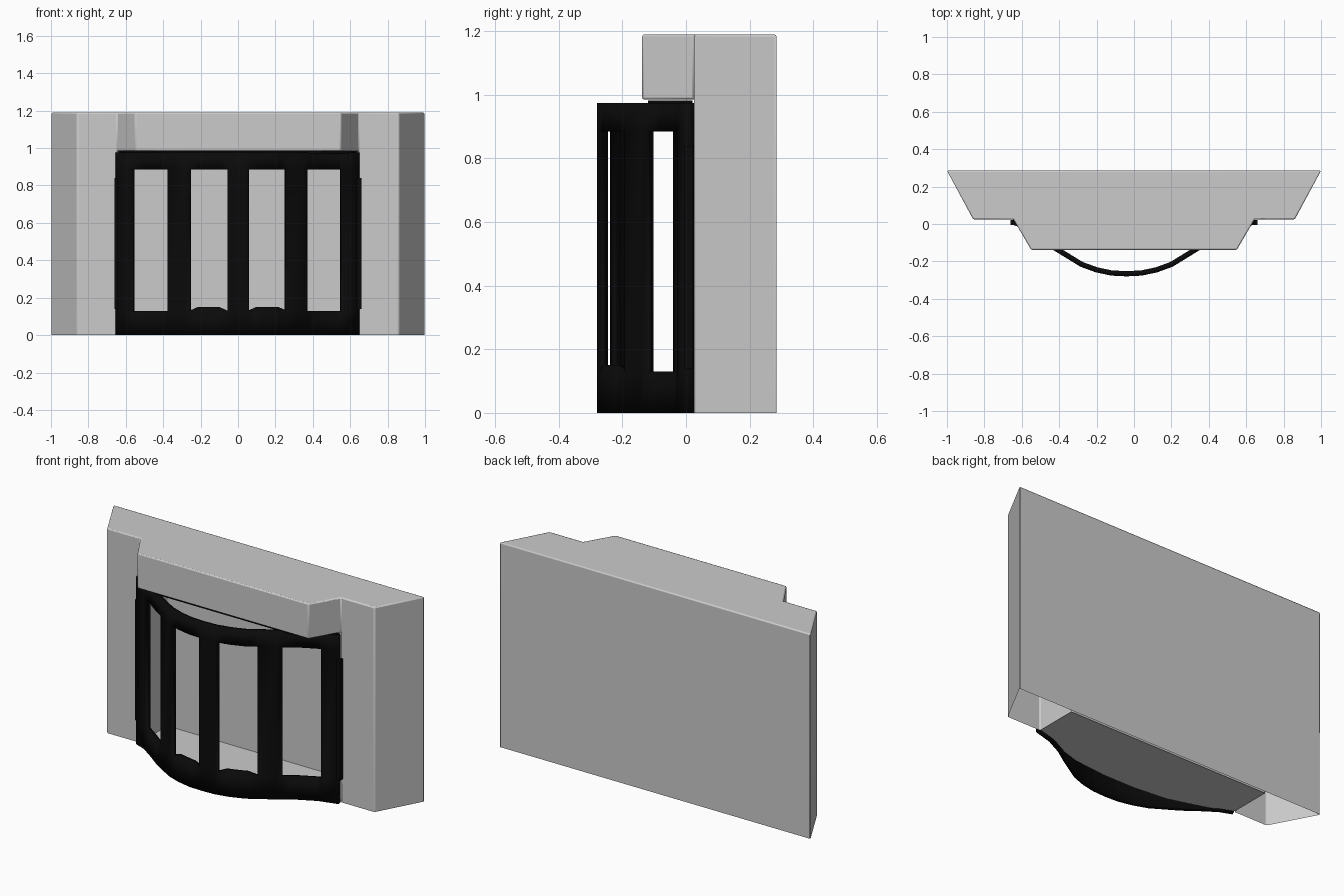
import bpy, bmesh

if "Cube" in bpy.data.objects:
    bpy.data.objects.remove(bpy.data.objects["Cube"])

black = bpy.data.materials.new("black_iron")
black.diffuse_color = (0.003, 0.003, 0.003, 1)
black.use_nodes = True
black.node_tree.nodes["Principled BSDF"].inputs["Base Color"].default_value = black.diffuse_color


def make(name, polys, mat=None, doubles=True):
    """Object from a list of polygons, welded together."""
    bm = bmesh.new()
    for p in polys:
        bm.faces.new([bm.verts.new(v) for v in p])
    if doubles:
        bmesh.ops.remove_doubles(bm, verts=bm.verts, dist=1e-5)
    bmesh.ops.recalc_face_normals(bm, faces=bm.faces)
    me = bpy.data.meshes.new(name)
    bm.to_mesh(me)
    bm.free()
    ob = bpy.data.objects.new(name, me)
    bpy.context.collection.objects.link(ob)
    if mat:
        me.materials.append(mat)
    return ob


def smooth(ob):
    bpy.ops.object.select_all(action='DESELECT')
    ob.select_set(True)
    bpy.context.view_layer.objects.active = ob
    bpy.ops.object.shade_smooth_by_angle(angle=0.6)


def prism(pts, z0, z1):
    n = len(pts)
    faces = [[(x, y, z) for x, y in pts] for z in (z0, z1)]
    for i in range(n):
        (a, b), (c, d) = pts[i], pts[(i + 1) % n]
        faces.append([(a, b, z0), (c, d, z0), (c, d, z1), (a, b, z1)])
    return faces


# Fireplace surround: slanted pillars, projecting mantel and recess
TOP, LINTEL, BACK, INNER = 1.19, 0.985, 0.285, 0.272
RX, PY, MX, MY = 0.645, 0.025, 0.55, -0.138
half = [(1, BACK), (0.86, PY), (RX, PY), (MX, MY)]
plan = half + [(-x, y) for x, y in reversed(half)]
faces = [[(x, y, TOP) for x, y in plan],
         [(-1, BACK, 0), (1, BACK, 0), (1, BACK, TOP), (-1, BACK, TOP)],
         [(-MX, MY, LINTEL), (MX, MY, LINTEL), (MX, MY, TOP), (-MX, MY, TOP)],
         [(-RX, INNER, 0), (RX, INNER, 0), (RX, INNER, LINTEL), (-RX, INNER, LINTEL)],
         [(x, y, LINTEL) for x, y in ((-RX, INNER), (-RX, PY), (-MX, MY),
                                      (MX, MY), (RX, PY), (RX, INNER))]]
for s in (-1, 1):
    faces += [
        [(s, BACK, 0), (s * .86, PY, 0), (s * .86, PY, TOP), (s, BACK, TOP)],
        [(s * .86, PY, 0), (s * RX, PY, 0), (s * RX, PY, LINTEL),
         (s * RX, PY, TOP), (s * .86, PY, TOP)],
        [(s * RX, PY, LINTEL), (s * MX, MY, LINTEL), (s * MX, MY, TOP), (s * RX, PY, TOP)],
        [(s * RX, PY, 0), (s * RX, INNER, 0), (s * RX, INNER, LINTEL), (s * RX, PY, LINTEL)]]
body = make("fireplace_surround", faces)
bev = body.modifiers.new("soft_edges", 'BEVEL')
bev.width, bev.segments, bev.limit_method = 0.007, 2, 'ANGLE'
smooth(body)

# Hearth floor with a bowed front
bow = [(0.62, 0.01), (0.5, -0.04), (0.3, -0.1), (0.1, -0.12)]
make("hearth_floor", [[(x, y, 0.004) for x, y in
     [(RX, INNER), (RX, PY)] + bow + [(-x, y) for x, y in reversed(bow)]
     + [(-RX, PY), (-RX, INNER)]]])

# Bowed fire screen: a strip along a curved path with four windows
path = [(-.65, .012), (-.58, -.015), (-.5, -.07), (-.42, -.13), (-.28, -.216),
        (-.2, -.245), (-.12, -.262), (-.04, -.266), (.04, -.262), (.12, -.245),
        (.2, -.216), (.34, -.13), (.43, -.07), (.53, -.02), (.645, .012)]
windows = [(-.56, -.37), (-.255, -.055), (.055, .255), (.365, .55)]


def bow_y(x):
    for (a, b), (c, d) in zip(path, path[1:]):
        if a <= x <= c:
            return b + (d - b) * (x - a) / (c - a)


def sill(x):
    # the two middle windows have a slightly raised sill
    return 0.15 if any(a + .04 < x < b - .04 for a, b in windows[1:3]) else 0.13


xs = sorted({p[0] for p in path} | {x for w in windows for x in w}
            | {-.21, -.1, .1, .21})
faces = []
for a, b in zip(xs, xs[1:]):
    ra, rb = (0, sill(a), .885, .975), (0, sill(b), .885, .975)
    hole = any(w[0] <= (a + b) / 2 <= w[1] for w in windows)
    for i in range(3):
        if i == 1 and hole:
            continue
        faces.append([(a, bow_y(a), ra[i]), (b, bow_y(b), rb[i]),
                      (b, bow_y(b), rb[i + 1]), (a, bow_y(a), ra[i + 1])])
screen = make("fire_screen", faces, black)
sol = screen.modifiers.new("thickness", 'SOLIDIFY')
sol.thickness, sol.offset = 0.028, 0
smooth(screen)

# Thin trim under the mantel and hinge strips at the sides
make("lintel_trim", prism([(-.64, .02), (-.45, -.12), (.45, -.12), (.64, .02)], .972, .983), black)
for s, side in ((-1, "left"), (1, "right")):
    make(side + "_hinge_strip",
         prism([(s * .63, -.005), (s * .66, -.005), (s * .66, .022), (s * .63, .022)], .14, .84), black)
